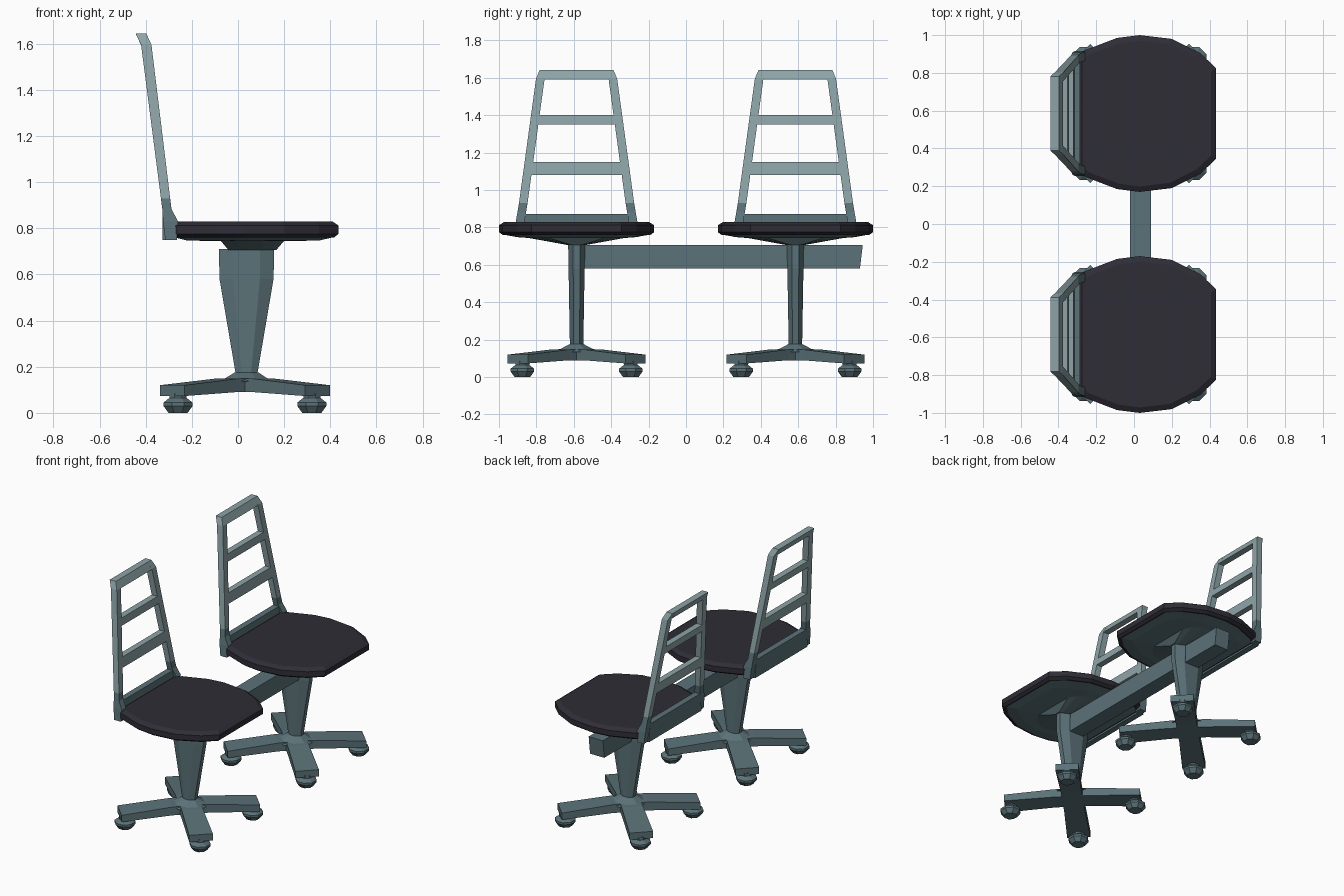
import bpy, bmesh, math

if "Cube" in bpy.data.objects:
    bpy.data.objects.remove(bpy.data.objects["Cube"])


def material(name, rgb):
    m = bpy.data.materials.new(name)
    m.diffuse_color = (*rgb, 1)
    m.use_nodes = True
    m.node_tree.nodes["Principled BSDF"].inputs["Base Color"].default_value = m.diffuse_color
    return m


STEEL = material("dark teal metal", (0.105, 0.17, 0.19))
LIGHT = material("light teal metal", (0.27, 0.37, 0.39))
DARK = material("charcoal cushion", (0.028, 0.026, 0.037))


def loft(name, rings, mat, split=None):
    """Skin equal-sized rings with quads and cap both ends."""
    bm = bmesh.new()
    vs = [[bm.verts.new(p) for p in r] for r in rings]
    n = len(rings[0])
    for a, b in zip(vs, vs[1:]):
        for i in range(n):
            j = (i + 1) % n
            bm.faces.new((a[i], a[j], b[j], b[i]))
    bm.faces.new(vs[0])
    bm.faces.new(vs[-1])
    bmesh.ops.recalc_face_normals(bm, faces=bm.faces)
    if split is not None:
        for f in bm.faces:
            f.material_index = int(f.calc_center_median().z > split)
    me = bpy.data.meshes.new(name)
    bm.to_mesh(me)
    bm.free()
    me.materials.append(mat)
    if split is not None:
        me.materials.append(LIGHT)
    ob = bpy.data.objects.new(name, me)
    bpy.context.collection.objects.link(ob)
    return ob


# Seat outline, half of it mirrored
HALF = [(-.30, .30), (-.26, .335), (-.09, .40), (.03, .415),
        (.20, .395), (.35, .32), (.435, .24)]
OUTLINE = HALF + [(x, -y) for x, y in reversed(HALF)]


def seat_ring(cy, sx, sy, z):
    return [(.06 + (x - .06) * sx, cy + y * sy, z) for x, y in OUTLINE]


def octagon(cx, cy, hx, hy, fx, fy, z):
    return [(cx + a, cy + b, z) for a, b in
            [(hx, -fy), (hx, fy), (fx, hy), (-fx, hy),
             (-hx, fy), (-hx, -fy), (-fx, -hy), (fx, -hy)]]


# Backrest stations: height, back x, thickness, outer half width
BACK = [(.75, -.315, .05, .33), (.83, -.325, .065, .325), (.883, -.328, .04, .316),
        (.93, -.334, .04, .308), (1.595, -.42, .045, .217), (1.643, -.443, .046, .197)]


def back_at(z):
    for a, b in zip(BACK, BACK[1:]):
        if z <= b[0]:
            t = (z - a[0]) / (b[0] - a[0])
            return [p + (q - p) * t for p, q in zip(a, b)]
    return BACK[-1]


def back_quad(cy, z, y0, y1):
    _, x, th, _ = back_at(z)
    return [(x, cy + y0, z), (x + th, cy + y0, z), (x + th, cy + y1, z), (x, cy + y1, z)]


def chair(cy):
    # Cushion and V-shaped pan under it
    loft("seat_cushion", [seat_ring(cy, *r) for r in
         [(.95, .95, .76), (1, 1, .775), (1, 1, .812), (.93, .93, .83)]], DARK)
    loft("seat_pan", [seat_ring(cy, *r) for r in
         [(.95, .95, .762), (.78, .74, .747), (.37, .62, .744), (.28, .1, .705)]], STEEL)

    # Backrest posts and rails
    for s in (-1, 1):
        loft("backrest_post",
             [back_quad(cy, z, s * (w - .046), s * w) for z, _, _, w in BACK], STEEL, .92)
    for z0, z1, split in [(.75, .873, 2), (1.08, 1.15, 0), (1.35, 1.40, 0), (1.592, 1.643, 0)]:
        rings = []
        for z in (z0, z1):
            w = back_at(z)[3] - .04
            q = back_quad(cy, z, -w, w)
            if z0 < .8:  # lower rail stays a flat plate
                q = [(-.327 if i in (0, 3) else -.285, p[1], p[2]) for i, p in enumerate(q)]
            rings.append(q)
        loft("backrest_rail", rings, STEEL, split)

    # Tapered column with a flared foot
    loft("column", [octagon(.037, cy, *r) for r in
         [(.048, .036, .02, .016, .15), (.048, .036, .02, .016, .175),
          (.117, .043, .058, .018, .58), (.12, .045, .058, .018, .71)]], STEEL)
    loft("base_hub", [octagon(.035, cy, .115, .115, .05, .05, .135),
                      octagon(.037, cy, .05, .038, .022, .018, .176)], STEEL)

    # Four diagonal legs with glides
    for k in range(4):
        a = math.radians(45 + 90 * k)
        c, s = math.cos(a), math.sin(a)

        def leg_ring(r, w, zb, zt):
            return [(.03 + r * c - t * s, cy + r * s + t * c, z)
                    for t, z in [(-w, zb), (w, zb), (w, zt), (-w, zt)]]
        loft("base_leg", [leg_ring(0, .068, .09, .15), leg_ring(.12, .068, .09, .148),
                          leg_ring(.445, .076, .073, .12)], STEEL)
        gx, gy = .03 + .41 * c, cy + .41 * s
        loft("foot_glide",
             [[(gx + r * math.cos(a + math.pi * (i + .5) / 4),
                gy + r * math.sin(a + math.pi * (i + .5) / 4), z) for i in range(8)]
              for r, z in [(.045, 0), (.068, .03), (.068, .045), (.04, .065), (.04, .085)]], STEEL)


for cy in (-.585, .585):
    chair(cy)

# Beam joining both columns, with a slanted free end
loft("connecting_beam",
     [[(-.02, y0, .58), (.09, y0, .58), (.09, y1, .705), (-.02, y1, .705)]
      for y0, y1 in [(-.58, -.58), (.93, .945)]], STEEL)
